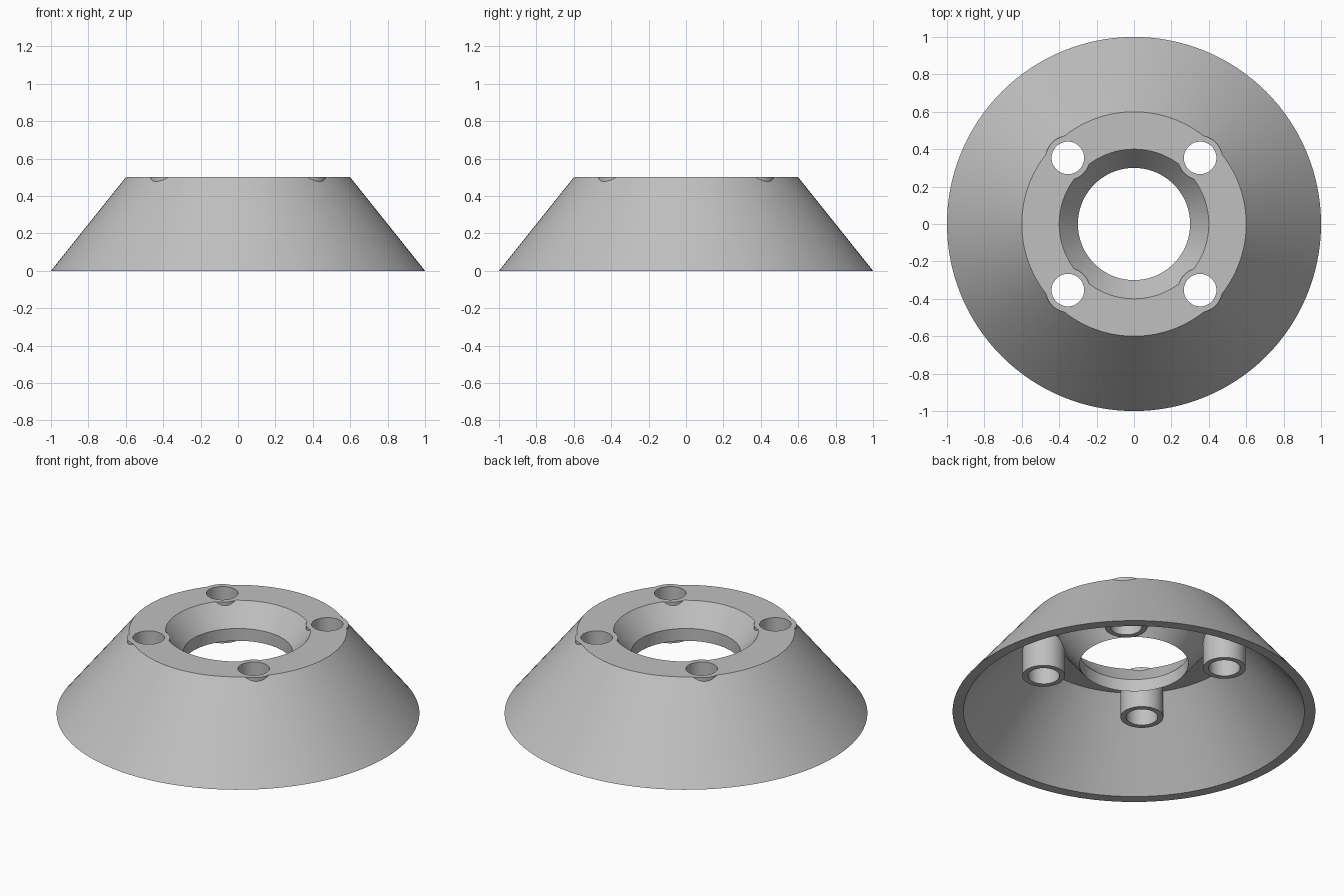
import bpy
import bmesh
import math
from mathutils import Vector

if "Cube" in bpy.data.objects:
    bpy.data.objects.remove(bpy.data.objects["Cube"], do_unlink=True)

# Plain grey used for the whole part
grey = bpy.data.materials.new("grey")
grey.use_nodes = True
color = (0.53, 0.53, 0.53, 1)
grey.diffuse_color = color
grey.node_tree.nodes["Principled BSDF"].inputs["Base Color"].default_value = color

HEIGHT = 0.5
BOSS_OFFSET = 0.5 / math.sqrt(2)


def link_mesh(name, bm):
    bmesh.ops.recalc_face_normals(bm, faces=bm.faces)
    mesh = bpy.data.meshes.new(name)
    bm.to_mesh(mesh)
    bm.free()
    mesh.materials.append(grey)
    obj = bpy.data.objects.new(name, mesh)
    bpy.context.collection.objects.link(obj)
    return obj


def revolve(name, profile, steps):
    """Spin a closed (radius, height) outline about the z axis."""
    bm = bmesh.new()
    verts = [bm.verts.new((r, 0, z)) for r, z in profile]
    edges = [bm.edges.new((v, verts[i - 1])) for i, v in enumerate(verts)]
    bmesh.ops.spin(bm, geom=verts + edges, cent=(0, 0, 0), axis=(0, 0, 1),
                   angle=math.tau, steps=steps, use_merge=True)
    bmesh.ops.remove_doubles(bm, verts=bm.verts, dist=1e-5)
    return link_mesh(name, bm)


def four_cylinders(name, radius, bottom, top):
    """Four upright cylinders on the diagonals."""
    bm = bmesh.new()
    for x in (-BOSS_OFFSET, BOSS_OFFSET):
        for y in (-BOSS_OFFSET, BOSS_OFFSET):
            new = bmesh.ops.create_cone(bm, cap_ends=True, segments=48, radius1=radius,
                                        radius2=radius, depth=top - bottom)
            bmesh.ops.translate(bm, verts=new["verts"],
                                vec=Vector((x, y, (top + bottom) / 2)))
    obj = four_cylinders_obj = link_mesh(name, bm)
    obj.hide_render = True
    return obj


# Hollow conical skirt with a sloped funnel lip around the central bore
body = revolve("flared_housing", [
    (1.0, 0), (0.6, HEIGHT), (0.4, HEIGHT), (0.3, 0.375),
    (0.3, 0.3), (0.42, 0.45), (0.58, 0.45), (0.94, 0)], 128)

# Screw bosses joined to the housing, then drilled through
bosses = four_cylinders("screw_bosses", 0.118, 0.25, HEIGHT)
drills = four_cylinders("screw_hole_cutter", 0.087, 0.1, 0.7)
for tool, operation in ((bosses, "UNION"), (drills, "DIFFERENCE")):
    mod = body.modifiers.new(tool.name, "BOOLEAN")
    mod.operation = operation
    mod.solver = "EXACT"
    mod.object = tool

# Apply the joins and remove the helpers
bpy.context.view_layer.objects.active = body
body.select_set(True)
for mod in list(body.modifiers):
    bpy.ops.object.modifier_apply(modifier=mod.name)
for tool in (bosses, drills):
    bpy.data.objects.remove(tool, do_unlink=True)

# Smooth the round walls and keep the rims crisp
bpy.ops.object.select_all(action="DESELECT")
body.select_set(True)
bpy.ops.object.shade_smooth_by_angle(angle=math.radians(30))
